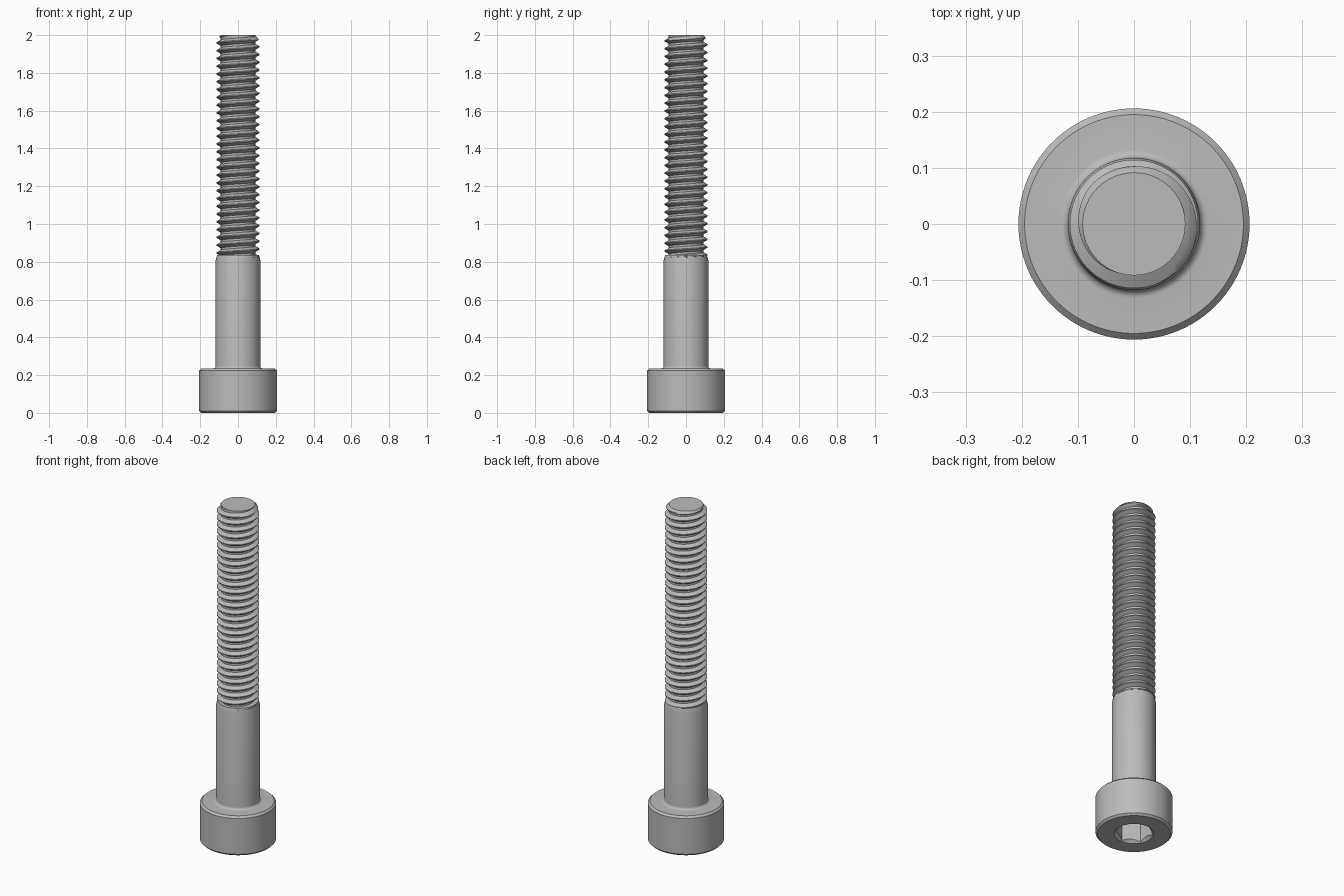
import bpy, bmesh
from math import sin, cos, pi, radians

cube = bpy.data.objects.get("Cube")
if cube:
    bpy.data.objects.remove(cube, do_unlink=True)

steel = bpy.data.materials.new("grey steel")
steel.use_nodes = True
GREY = (0.5, 0.5, 0.5, 1)
steel.diffuse_color = GREY
steel.node_tree.nodes["Principled BSDF"].inputs["Base Color"].default_value = GREY


def finish(name, bm, smooth=True):
    bmesh.ops.recalc_face_normals(bm, faces=bm.faces)
    mesh = bpy.data.meshes.new(name)
    bm.to_mesh(mesh)
    bm.free()
    mesh.materials.append(steel)
    obj = bpy.data.objects.new(name, mesh)
    bpy.context.collection.objects.link(obj)
    if smooth:
        shade(obj)
    return obj


def shade(obj):
    bpy.ops.object.select_all(action='DESELECT')
    obj.select_set(True)
    bpy.context.view_layer.objects.active = obj
    bpy.ops.object.shade_smooth_by_angle(angle=radians(25))


def lathe(name, profile, sides, turn=0.0, smooth=True):
    """Closed solid of revolution from (radius, height) pairs."""
    bm = bmesh.new()
    rings = [[bm.verts.new((r * cos(turn + 2 * pi * i / sides),
                            r * sin(turn + 2 * pi * i / sides), z))
              for i in range(sides)] for r, z in profile]
    for low, high in zip(rings, rings[1:]):
        for i in range(sides):
            j = (i + 1) % sides
            bm.faces.new((low[i], low[j], high[j], high[i]))
    bm.faces.new(rings[0][::-1])
    bm.faces.new(rings[-1])
    return finish(name, bm, smooth)


# Cap head and plain shank, with a fillet where they meet
SHANK_R, HEAD_TOP, FILLET = 0.118, 0.235, 0.014
fillet = [(SHANK_R + FILLET * (1 - sin(a)), HEAD_TOP + FILLET * (1 - cos(a)))
          for a in (pi / 2 * k / 6 for k in range(7))]
body = lathe("head_and_shank",
             [(0.195, 0), (0.206, 0.011), (0.206, 0.224), (0.195, HEAD_TOP)]
             + fillet + [(SHANK_R, 0.808), (0.111, 0.835)], 96)

# Hexagonal socket with a countersunk mouth
HEX_R = 0.102
cutters = [lathe("socket_cutter", [(HEX_R, -0.05), (HEX_R, 0.118)], 6, pi / 6, False),
           lathe("mouth_cutter", [(0.126, -0.02), (0.086, 0.02)], 64, 0, False)]
for cutter in cutters:
    cutter.hide_render = True
    cut = body.modifiers.new(cutter.name, 'BOOLEAN')
    cut.operation, cut.solver, cut.object = 'DIFFERENCE', 'EXACT', cutter
    bpy.context.view_layer.objects.active = body
    bpy.ops.object.modifier_apply(modifier=cut.name)
    bpy.data.objects.remove(cutter, do_unlink=True)
shade(body)

# Right-hand thread: V profile swept along a helix, tapering at the tip
PITCH, CREST, ROOT, START, TIP = 0.0412, 0.1145, 0.0915, 0.80, 2.0
STEPS = 64
groove = [(0, ROOT), (0.25, ROOT), (0.42, (CREST + ROOT) / 2), (0.58, CREST),
          (0.70, CREST), (0.85, (CREST + ROOT) / 2)]
turns = int((TIP - START) / PITCH) + 3
bm = bmesh.new()
grid = []
for i in range(turns * STEPS + 1):
    a = 2 * pi * i / STEPS
    row = []
    for f, r in groove + [(1, ROOT)]:
        z = min(max(START + PITCH * (i / STEPS - 1 + f), START), TIP)
        r = min(r, ROOT + 0.9 * (TIP - z))
        row.append(bm.verts.new((r * cos(a), r * sin(a), z)))
    grid.append(row)
for near, far in zip(grid, grid[1:]):
    for k in range(len(groove)):
        bm.faces.new((near[k], far[k], far[k + 1], near[k + 1]))
bmesh.ops.remove_doubles(bm, verts=bm.verts, dist=0.0002)
bmesh.ops.dissolve_degenerate(bm, edges=bm.edges, dist=0.0001)
finish("thread", bm)

# Flat tip closing the threaded end
lathe("tip", [(ROOT - 0.004, TIP - 0.03), (ROOT, TIP - 0.003), (ROOT, TIP)], STEPS)
